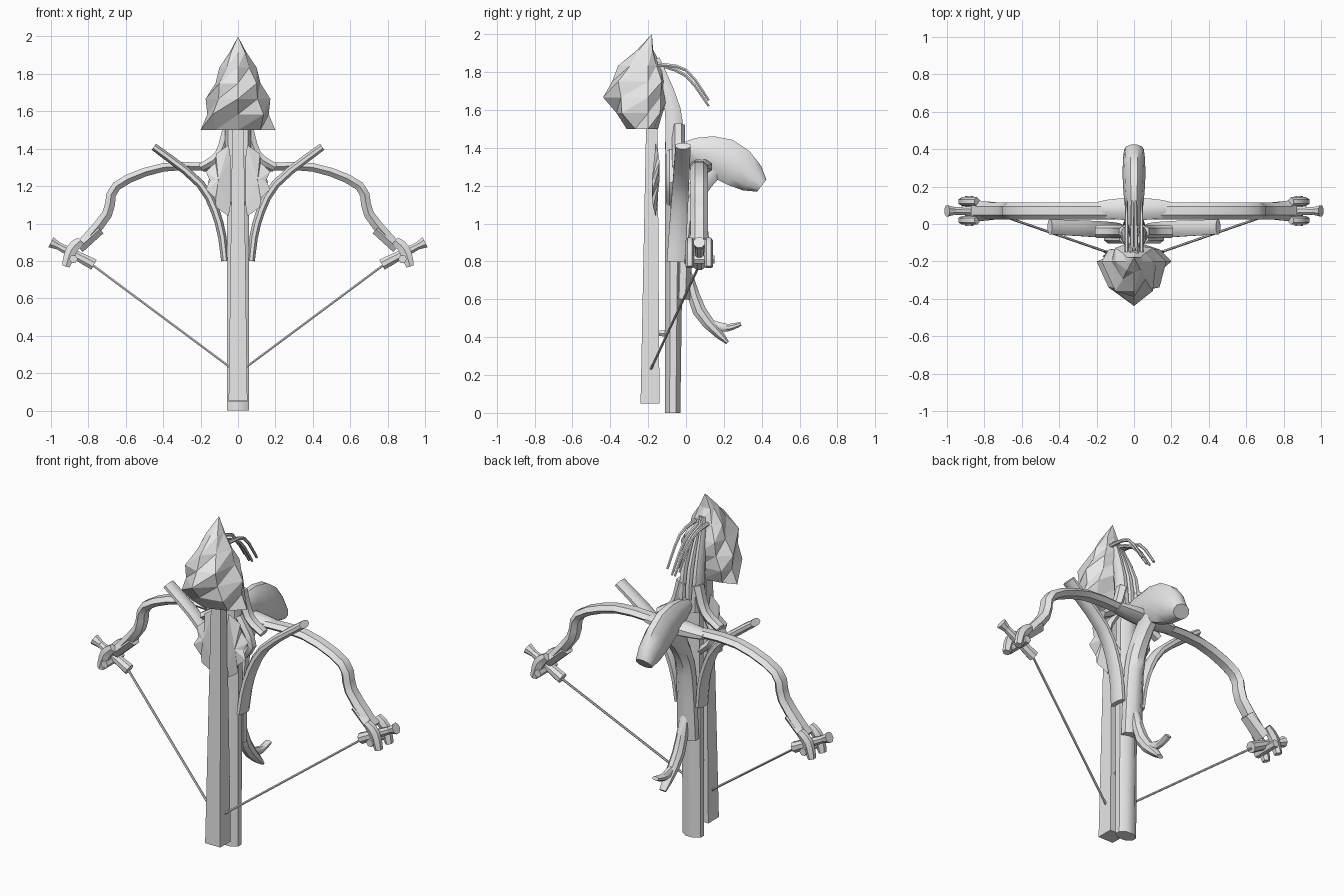
import bpy, bmesh, math
from mathutils import Vector

if "Cube" in bpy.data.objects:
    bpy.data.objects.remove(bpy.data.objects["Cube"], do_unlink=True)

colour = (0.8, 0.8, 0.8, 1)
grey = bpy.data.materials.new("plain grey")
grey.use_nodes = True
grey.diffuse_color = colour
grey.node_tree.nodes["Principled BSDF"].inputs["Base Color"].default_value = colour
ACROSS, DEEP = Vector((1, 0, 0)), Vector((0, 1, 0))


def finish(name, bm, smooth=True, mirror=False):
    bmesh.ops.recalc_face_normals(bm, faces=bm.faces)
    mesh = bpy.data.meshes.new(name)
    bm.to_mesh(mesh)
    bm.free()
    mesh.materials.append(grey)
    part = bpy.data.objects.new(name, mesh)
    bpy.context.collection.objects.link(part)
    if mirror:
        part.modifiers.new("both sides", 'MIRROR').use_mirror_merge = False
    if smooth:
        bpy.ops.object.select_all(action='DESELECT')
        part.select_set(True)
        bpy.context.view_layer.objects.active = part
        bpy.ops.object.shade_smooth_by_angle(angle=math.radians(40))


def side_path(*pairs, x=0):
    return [Vector((x, y, z)) for y, z in pairs]


def front_path(*pairs, y=0):
    return [Vector((x, y, z)) for x, z in pairs]


def rounded(points, steps=3):
    """Smooth curve through the points, as a list of points."""
    if len(points) == 2:
        return points
    ends = [points[0], *points, points[-1]]
    curve = []
    for a, b, c, d in zip(ends, ends[1:], ends[2:], ends[3:]):
        for i in range(steps):
            t = i / steps
            curve.append(b + (c - a) * t / 2 + (a - b * 2.5 + c * 2 - d / 2) * t ** 2
                         + ((b - c) * 3 + d - a) / 2 * t ** 3)
    return curve + [points[-1]]


def taper(ends, swell, t):
    start, end = ends
    return (start + (end - start) * t) * (1 + swell * math.sin(math.pi * t))


def sweep(name, path, thick, wide, axis, sides=8, swell=(0, 0), mirror=False, smooth=True):
    """Tapering tube; thick runs across the path, wide runs along the axis."""
    bm = bmesh.new()
    points = rounded(path)
    last = len(points) - 1
    reach = 1 / math.cos(math.pi / sides)
    rings = []
    for i, p in enumerate(points):
        along = points[min(i + 1, last)] - points[max(i - 1, 0)]
        out = axis.cross(along).normalized() * taper(thick, swell[0], i / last) * reach
        over = axis * taper(wide, swell[1], i / last) * reach
        angles = [math.tau * (k + 0.5) / sides for k in range(sides)]
        rings.append([bm.verts.new(p + out * math.cos(a) + over * math.sin(a)) for a in angles])
    for low, high in zip(rings, rings[1:]):
        for k in range(sides):
            bm.faces.new((low[k - 1], low[k], high[k], high[k - 1]))
    bm.faces.new(rings[0])
    bm.faces.new(rings[-1])
    finish(name, bm, smooth, mirror)


# Bolt shaft, stock and the peg between them
sweep("bolt_shaft", side_path((-0.19, 0.05), (-0.18, 1.55)),
      (0.05, 0.03), (0.05, 0.03), ACROSS, sides=4, smooth=False)
sweep("stock", side_path((-0.07, 0), (-0.06, 1.43)), (0.04, 0.05), (0.06, 0.06), ACROSS)
sweep("peg", side_path((-0.09, 0.42), (-0.17, 0.42)), (0.02, 0.01), (0.02, 0.02), ACROSS, sides=6)

# Curved back branch ending in the broad flattened pad
sweep("back_branch", side_path((-0.02, 0.6), (0, 1), (0.06, 1.18), (0.15, 1.3)),
      (0.04, 0.06), (0.06, 0.04), ACROSS)
sweep("back_pad", side_path((-0.02, 1.4), (0.2, 1.34), (0.4, 1.2)),
      (0.03, 0.04), (0.03, 0.05), ACROSS, sides=10, swell=(2.2, 0.4))

# Forked trigger
sweep("trigger", side_path((0.01, 0.76), (0.07, 0.54), (0.22, 0.37)),
      (0.01, 0.01), (0.02, 0.02), ACROSS, swell=(2.6, 0.6))
sweep("trigger_fork", side_path((0.14, 0.46), (0.22, 0.45), (0.29, 0.47)),
      (0.03, 0.01), (0.02, 0.02), ACROSS)

# Bow limbs with their central collar and end sleeves
sweep("limb_collar", front_path((-0.19, 1.3), (0, 1.3), (0.19, 1.3), y=0.08),
      (0.02, 0.02), (0.04, 0.04), DEEP, swell=(1, 0.5))
sweep("bow_limb", front_path((0.1, 1.3), (0.4, 1.3), (0.65, 1.2), (0.7, 1.05), (0.84, 0.88), y=0.07),
      (0.02, 0.03), (0.04, 0.04), DEEP, sides=6, mirror=True)
sweep("limb_sleeve", front_path((0.74, 0.97), (0.85, 0.87), y=0.07),
      (0.03, 0.03), (0.04, 0.05), DEEP, sides=6, mirror=True)

# Limb tips: crossing spool with a flared cap, two yoke arms and a pin
spool = front_path((0.77, 0.78), (0.96, 0.88), (1, 0.9), y=0.07)
sweep("tip_spool", spool[:2], (0.03, 0.02), (0.03, 0.02), DEEP, mirror=True)
sweep("tip_cap", spool[1:], (0.02, 0.03), (0.02, 0.03), DEEP, mirror=True)
for depth in (0.02, 0.12):
    sweep("tip_yoke", front_path((0.84, 0.91), (0.89, 0.86), (0.92, 0.77), y=depth),
          (0.02, 0.02), (0.02, 0.02), DEEP, sides=6, swell=(0.5, 0), mirror=True)
pin = Vector((0.88, 0.07, 0.81))
sweep("tip_pin", [pin - DEEP * 0.08, pin + DEEP * 0.08],
      (0.02, 0.02), (0.02, 0.02), ACROSS, sides=6, mirror=True)

# Drawn string
sweep("bow_string", [Vector((0.78, 0.07, 0.78)), Vector((0, -0.2, 0.2))],
      (0.006, 0.006), (0.006, 0.006), DEEP, sides=6, mirror=True)

# Side branches curving outward and back from the stock
branch = front_path((0.07, 0.8), (0.1, 1), (0.2, 1.21), (0.45, 1.41))
for p in branch:
    p.y = -0.1 + 0.06 * p.z
sweep("side_branch", branch, (0.02, 0.02), (0.05, 0.04), DEEP, swell=(0.2, 0), mirror=True)

# Scrolling braces between the stock and the limbs
sweep("upper_brace", front_path((0.05, 1.52), (0.1, 1.37), (0.2, 1.3), y=-0.04),
      (0.03, 0.02), (0.03, 0.03), DEEP, sides=6, mirror=True)
sweep("lower_brace", front_path((0.03, 1.1), (0.14, 1.22), (0.06, 1.38), y=-0.07),
      (0.02, 0.02), (0.03, 0.03), DEEP, sides=6, mirror=True)

# Jagged leaves hanging beside the shaft
bm = bmesh.new()
teeth = 8
rim = []
for i in range(teeth + 1):
    t = i / teeth
    jag = 0.02 if i % 2 else -0.01
    rim.append(Vector((0.06 + 0.1 * math.sin(math.pi * t) + jag,
                       -0.16 + 0.02 * math.sin(math.tau * t), 1.42 - 0.38 * t)))
rim += side_path((-0.16, 1.1), (-0.16, 1.35), x=0.04)
centre = sum(rim, Vector()) / len(rim)
edge = [bm.verts.new(p) for p in rim]
for bulge in (-0.02, 0.02):
    middle = bm.verts.new(centre + DEEP * bulge)
    for i, v in enumerate(edge):
        bm.faces.new((edge[i - 1], v, middle))
finish("shaft_leaf", bm, smooth=False, mirror=True)

# Neck strands rising into the head
for x in (-0.04, 0, 0.04):
    strand = side_path((-0.06, 1.36), (-0.07, 1.6), (-0.16, 1.87), x=x)
    strand[-1].x *= 0.3
    sweep("neck_strand", strand, (0.05, 0.02), (0.03, 0.01), ACROSS, swell=(0.2, 0.2))

# Trailing tendrils behind the head
for x in (-0.04, -0.01, 0.01, 0.04):
    drop = 0.03 if abs(x) < 0.02 else 0
    tendril = side_path((-0.15, 1.84), (0, 1.81 - drop), (0.12, 1.65 - drop), x=x)
    sweep("tendril", tendril, (0.01, 0.006), (0.01, 0.006), ACROSS, sides=6)

# Faceted bud head: wide low down, nosing forward, drawn up to a tip
bm = bmesh.new()
levels, sides = 6, 8
core = Vector((0, -0.2, 1.5))
rings = []
for i in range(levels):
    t = i / levels
    half = 0.2 * math.cos(t * math.pi / 2)
    nose = math.sin(math.pi * (0.2 + 0.8 * t)) ** 1.4
    ring = []
    for k in range(sides):
        a = math.tau * k / sides
        pinch = 0.85 if (k + i) % 2 else 1
        depth = 0.24 if math.cos(a) > 0 else 0.11
        offset = Vector((half * math.sin(a), -depth * nose * math.cos(a), 0)) * pinch
        ring.append(bm.verts.new(core + offset + Vector((0, 0, t / 2))))
    rings.append(ring)
tip = bm.verts.new((0, -0.18, 2))
hollow = bm.verts.new((0, -0.2, 1.55))
for low, high in zip(rings, rings[1:]):
    for k in range(sides):
        bm.faces.new((low[k - 1], low[k], high[k]))
        bm.faces.new((low[k - 1], high[k], high[k - 1]))
for k in range(sides):
    bm.faces.new((rings[-1][k - 1], rings[-1][k], tip))
    bm.faces.new((rings[0][k], rings[0][k - 1], hollow))
finish("bud_head", bm, smooth=False)
